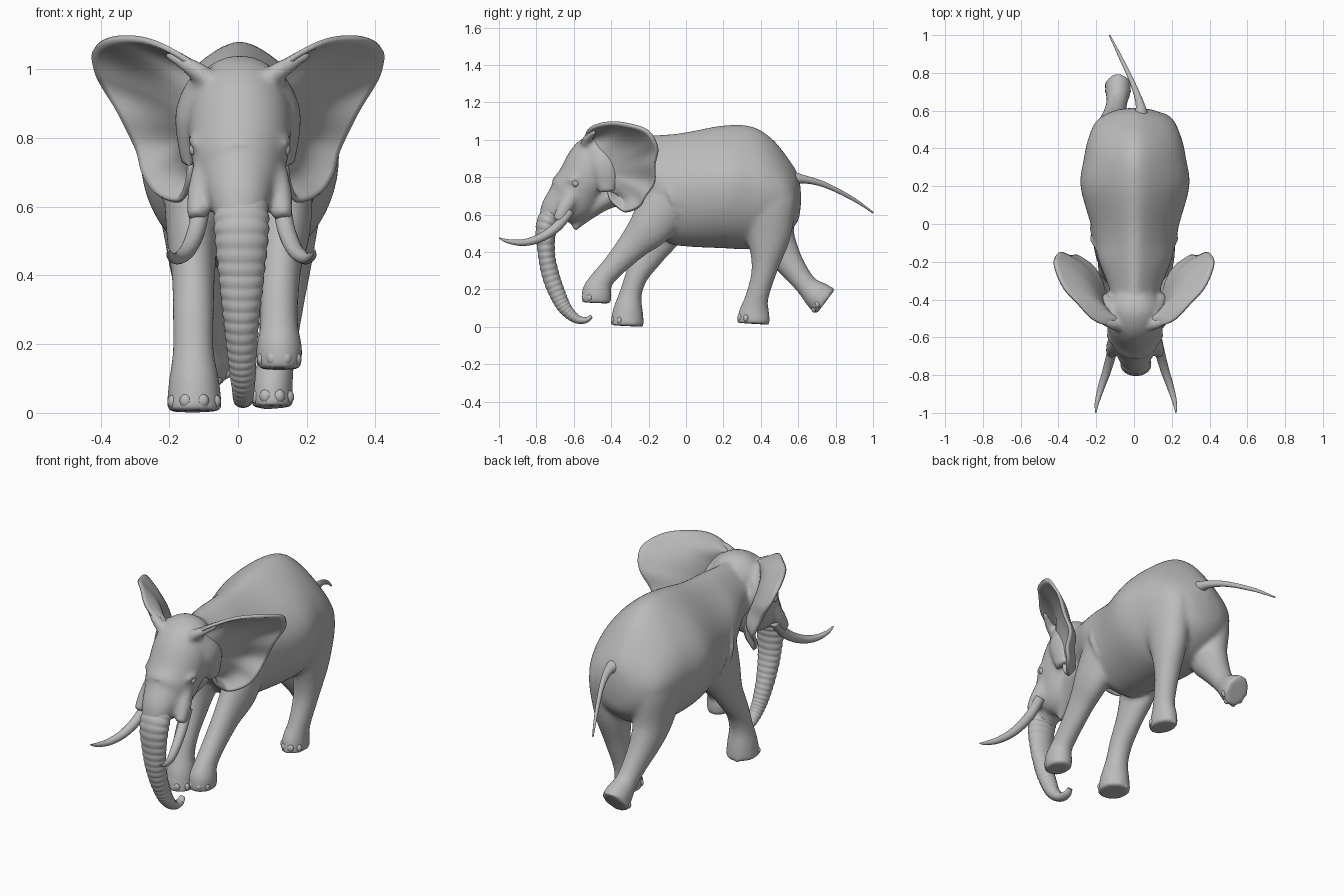
import bpy
import bmesh
import math
from mathutils import Vector, Matrix

cube = bpy.data.objects.get("Cube")
if cube:
    bpy.data.objects.remove(cube, do_unlink=True)

grey = bpy.data.materials.new("plain_grey")
grey.use_nodes = True
colour = (0.5, 0.5, 0.5, 1)
grey.diffuse_color = colour
grey.node_tree.nodes["Principled BSDF"].inputs["Base Color"].default_value = colour


def spline(points, count):
    """Evenly sampled smooth curve through points of any dimension."""
    last = len(points) - 1
    result = []
    for step in range(count + 1):
        position = step / count * last
        i = min(int(position), last - 1)
        t = position - i
        b, c = points[i], points[i + 1]
        a = points[max(i - 1, 0)]
        d = points[min(i + 2, last)]
        result.append([
            q + 0.5 * t * (r - p + t * (2 * p - 5 * q + 4 * r - s + t * (3 * (q - r) + s - p)))
            for p, q, r, s in zip(a, b, c, d)])
    return result


def loft(bm, stations, count=40, sides=32, axis=None, ridges=0, peak=0):
    """Closed tube; each station is x, y, z, half width, half depth."""
    path = spline(stations, count)
    rings = []
    for i, (x, y, z, width, depth) in enumerate(path):
        ahead, behind = path[min(i + 1, count)], path[max(i - 1, 0)]
        tangent = Vector(axis) if axis else Vector(ahead[:3]) - Vector(behind[:3])
        tangent.normalize()
        side = Vector((1, 0, 0))
        side = (side - tangent * side.dot(tangent)).normalized()
        front = tangent.cross(side)
        swell = 1
        if ridges:
            swell += 0.06 * (abs(math.sin(math.pi * ridges * i / count)) - 0.6)
        ring = []
        for k in range(sides):
            angle = math.tau * k / sides
            # A peaked tube narrows towards its upper side
            narrow = 1 - peak * min(math.sin(angle), 0) ** 2
            offset = side * math.cos(angle) * max(width, 0.002) * narrow
            offset += front * math.sin(angle) * max(depth, 0.002)
            ring.append(bm.verts.new(Vector((x, y, z)) + offset * swell))
        rings.append(ring)
    for low, high in zip(rings, rings[1:]):
        for k in range(sides):
            n = (k + 1) % sides
            bm.faces.new((low[k], low[n], high[n], high[k]))
    bm.faces.new(rings[0][::-1])
    bm.faces.new(rings[-1])


def finish(name, bm):
    bmesh.ops.recalc_face_normals(bm, faces=bm.faces)
    mesh = bpy.data.meshes.new(name)
    bm.to_mesh(mesh)
    bm.free()
    mesh.materials.append(grey)
    mesh.shade_smooth()
    part = bpy.data.objects.new(name, mesh)
    bpy.context.collection.objects.link(part)
    return part


def tube(name, stations, **options):
    bm = bmesh.new()
    loft(bm, stations, **options)
    finish(name, bm)


def mirrored(stations, sign, shift=0):
    return [(sign * s[0] + shift, *s[1:]) for s in stations]


# Torso: y, centre height, half width, half height
torso = [(-.45, .86, .115, .15), (-.33, .835, .14, .178), (-.2, .79, .19, .232),
         (-.1, .74, .215, .288), (0, .735, .235, .305), (.2, .748, .288, .328),
         (.35, .743, .27, .328), (.46, .725, .245, .28), (.55, .7, .2, .195),
         (.6, .69, .11, .12), (.615, .69, .02, .03)]
# Crown, face and the start of the trunk
head = [(-.38, 1, .05, .04), (-.41, .97, .11, .1), (-.46, .91, .14, .14),
        (-.5, .85, .15, .15), (-.56, .76, .143, .14), (-.62, .68, .122, .14),
        (-.7, .62, .09, .085), (-.745, .54, .06, .045)]
jaw = [(-.32, .74, .1, .09), (-.43, .685, .09, .06), (-.53, .61, .055, .045),
       (-.6, .52, .012, .016)]

# Striding legs, from hip or shoulder down to the sole
front_left = [(.1, -.03, .82, .06, .1), (.127, -.08, .71, .085, .135),
              (.133, -.18, .55, .08, .12),
              (.125, -.28, .44, .062, .085), (.12, -.38, .33, .056, .064),
              (.12, -.45, .25, .056, .062), (.12, -.475, .19, .067, .08),
              (.12, -.48, .127, .064, .08)]
front_right = [(-.1, -.03, .82, .06, .1), (-.127, -.07, .7, .085, .135),
               (-.133, -.13, .52, .075, .12),
               (-.13, -.19, .4, .063, .085), (-.13, -.26, .28, .06, .062),
               (-.13, -.295, .18, .06, .06), (-.128, -.31, .09, .074, .08),
               (-.127, -.315, .004, .082, .092)]
rear_left = [(.11, .4, .8, .08, .12), (.138, .42, .68, .108, .17),
             (.134, .44, .49, .09, .122),
             (.125, .42, .31, .066, .07), (.112, .38, .16, .054, .062),
             (.1, .365, .08, .06, .082), (.1, .36, .016, .062, .09)]
rear_right = [(-.11, .4, .8, .08, .12), (-.13, .42, .68, .108, .16),
              (-.122, .46, .5, .09, .125),
              (-.115, .52, .39, .075, .09), (-.1, .59, .29, .06, .066),
              (-.09, .65, .215, .056, .06), (-.085, .7, .17, .067, .078),
              (-.085, .747, .134, .07, .084)]
legs = {"front_left": front_left, "front_right": front_right,
        "rear_left": rear_left, "rear_right": rear_right}

# Continuous hide: overlapping volumes fused and softened
bm = bmesh.new()
loft(bm, [(.005, *s) for s in torso], count=80, sides=64, axis=(0, 1, 0), peak=.43)
loft(bm, [(.005, *s) for s in head], sides=48)
loft(bm, [(.01, *s) for s in jaw])
for leg in legs.values():
    loft(bm, leg)
for sign in (-1, 1):
    # Cheek sheath around the tusk root
    loft(bm, mirrored([(.105, -.6, .72, .03, .04), (.118, -.645, .64, .034, .04),
                       (.125, -.685, .565, .03, .033)], sign, .005))
    # Fleshy base where the ear joins the skull
    loft(bm, mirrored([(.095, -.5, .975, .035, .05), (.147, -.44, .87, .035, .07),
                       (.142, -.42, .72, .022, .045)], sign))
    # Crest running from the forehead into the upper ear
    loft(bm, mirrored([(.08, -.53, .965, .03, .04), (.135, -.525, 1.005, .026, .026),
                       (.21, -.485, 1.045, .012, .014)], sign))
    # Loose skin folds behind the shoulder
    for y in (-.1, -.05):
        loft(bm, mirrored([(.19, y - .04, .81, .006, .006),
                           (.222, y + .02, .7, .014, .014),
                           (.204, y + .05, .59, .008, .008)], sign))
    # Brow ridge above the eye
    loft(bm, mirrored([(.127, -.635, .775, .008, .01), (.138, -.59, .793, .012, .012),
                       (.136, -.555, .775, .008, .01)], sign, .005))
hide = finish("body_hide", bm)
remesh = hide.modifiers.new("fuse", "REMESH")
remesh.mode = "VOXEL"
remesh.voxel_size = 0.011
remesh.use_smooth_shade = True
soften = hide.modifiers.new("soften", "SMOOTH")
soften.factor = 0.5
soften.iterations = 10

# Ringed trunk curling at the tip
tube("trunk", [(.008, -.675, .65, .07, .06), (.01, -.743, .55, .08, .057),
               (.01, -.747, .4, .066, .046), (.01, -.722, .27, .052, .046),
               (.012, -.68, .16, .042, .042), (.015, -.64, .09, .035, .034),
               (.015, -.585, .042, .029, .024), (.015, -.535, .036, .024, .016),
               (.015, -.505, .058, .015, .01)], count=200, ridges=32)

# Tail swinging to the right
tube("tail", [(.03, .55, .79, .055, .05), (.035, .62, .79, .026, .024),
              (-.005, .74, .76, .014, .015), (-.075, .89, .685, .009, .01),
              (-.13, 1, .61, .004, .004)])

# Tusks, eyes and ears
tusk = [(.115, -.62, .62, .026, .026), (.13, -.69, .535, .026, .026),
        (.155, -.78, .475, .023, .023), (.185, -.87, .45, .018, .018),
        (.207, -.95, .457, .011, .011), (.212, -1, .475, .003, .003)]
ear_root = [(.1, -.53, .98), (.145, -.45, .9), (.15, -.4, .8), (.135, -.4, .72)]
ear_rim = [(.105, -.56, .985), (.18, -.525, 1.045), (.27, -.455, 1.085),
           (.36, -.35, 1.09), (.418, -.235, 1.06), (.415, -.165, 1),
           (.39, -.16, .945), (.34, -.165, .86), (.295, -.18, .765),
           (.275, -.22, .69), (.235, -.27, .635), (.175, -.33, .617),
           (.15, -.39, .66), (.14, -.415, .73)]


def ear(name, sign, long=70, wide=16):
    bm = bmesh.new()
    rows = []
    for i, (root, rim) in enumerate(zip(spline(ear_root, long), spline(ear_rim, long))):
        row = []
        for j in range(wide + 1):
            v = j / wide
            point = Vector(root).lerp(Vector(rim), v)
            point += Vector((-.025, .035, 0)) * math.sin(math.pi * v)
            point.y += 0.006 * v * math.sin(math.tau * 7 * i / long)
            point.x *= sign
            row.append(bm.verts.new(point))
        rows.append(row)
    for a, b in zip(rows, rows[1:]):
        for j in range(wide):
            bm.faces.new((a[j], a[j + 1], b[j + 1], b[j]))
    flap = finish(name, bm)
    thick = flap.modifiers.new("thickness", "SOLIDIFY")
    thick.thickness = 0.016
    thick.offset = 0


for sign, side in ((-1, "right"), (1, "left")):
    tube(side + "_tusk", mirrored(tusk, sign, .01), sides=20)
    ear(side + "_ear", sign)
    bm = bmesh.new()
    bmesh.ops.create_uvsphere(bm, u_segments=20, v_segments=12, radius=.02,
                              matrix=Matrix.Translation((sign * .128 + .005, -.59, .766)))
    finish(side + "_eye", bm)

# Rounded toenails around the front of each foot
for name, leg in legs.items():
    x, y, z, width, depth = leg[-1]
    down = (Vector(leg[-1][:3]) - Vector(leg[-2][:3])).normalized()
    across = Vector((1, 0, 0))
    forward = down.cross(across).normalized()
    if forward.y > 0:
        forward.negate()
    bm = bmesh.new()
    for degrees in (-58, -20, 20, 58):
        angle = math.radians(degrees)
        spot = Vector((x, y, z)) - down * 0.027
        spot += (forward * depth * math.cos(angle) + across * width * math.sin(angle)) * 0.85
        bmesh.ops.create_uvsphere(
            bm, u_segments=12, v_segments=8, radius=.019,
            matrix=Matrix.Translation(spot) @ Matrix.Diagonal((1, .8, 1.1, 1)))
    finish(name + "_toenails", bm)
